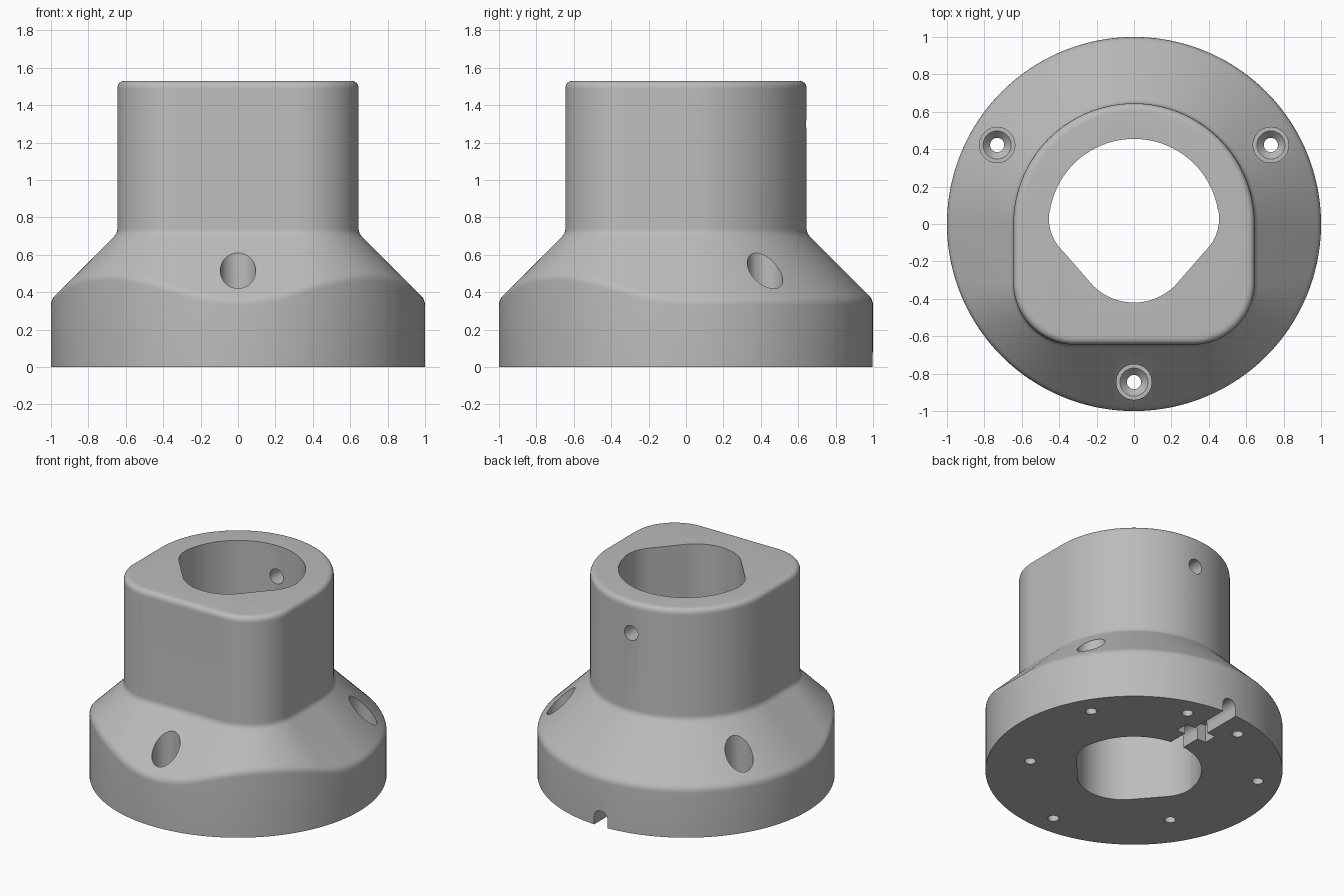
import bpy, bmesh
from math import sin, cos, radians, pi
from mathutils import Vector

cube = bpy.data.objects.get("Cube")
if cube:
    bpy.data.objects.remove(cube, do_unlink=True)

grey = bpy.data.materials.new("plain_grey")
grey.use_nodes = True
colour = (0.5, 0.5, 0.5, 1)
grey.diffuse_color = colour
grey.node_tree.nodes["Principled BSDF"].inputs["Base Color"].default_value = colour


def loft(name, rings):
    """Closed solid through rings of equal point count, capped at both ends."""
    bm = bmesh.new()
    loops = [[bm.verts.new(p) for p in ring] for ring in rings]
    n = len(loops[0])
    for a, b in zip(loops, loops[1:]):
        for i in range(n):
            j = (i + 1) % n
            bm.faces.new((a[i], a[j], b[j], b[i]))
    bm.faces.new(loops[0])
    bm.faces.new(loops[-1])
    bmesh.ops.recalc_face_normals(bm, faces=bm.faces)
    mesh = bpy.data.meshes.new(name)
    bm.to_mesh(mesh)
    bm.free()
    mesh.materials.append(grey)
    obj = bpy.data.objects.new(name, mesh)
    bpy.context.collection.objects.link(obj)
    return obj


def arc(cx, cy, r, start, end, steps):
    """Arc points paired with their outward normals."""
    out = []
    for i in range(steps + 1):
        a = radians(start + (end - start) * i / steps)
        n = Vector((cos(a), sin(a), 0))
        out.append((Vector((cx, cy, 0)) + r * n, n))
    return out


def flat(p, q, steps):
    """Interior points of a straight run between two outline points."""
    return [(p[0].lerp(q[0], i / steps), p[1]) for i in range(1, steps)]


def lathe(name, x, y, profile, steps=40):
    """Vertical turned cutter from (radius, height) pairs."""
    return loft(name, [[p + Vector((0, 0, z)) for p, n in arc(x, y, r, 0, 360 - 360 / steps, steps - 1)]
                       for r, z in profile])


# Post outline: half round at the back, rounded square at the front
R, FILLET, TOP, NECK = 0.645, 0.33, 1.53, 0.715
side = R - FILLET
back = arc(0, 0, R, 0, 180, 80)
left_corner = arc(-side, -side, FILLET, 180, 270, 24)
right_corner = arc(side, -side, FILLET, 270, 360, 24)
outline = (back + flat(back[-1], left_corner[0], 12) + left_corner
           + flat(left_corner[-1], right_corner[0], 24) + right_corner
           + flat(right_corner[-1], back[0], 12))


def soft(a, corner, b, steps=4):
    """Quadratic rounding between two points around a corner."""
    return [a * (1 - t) ** 2 + corner * 2 * t * (1 - t) + b * t ** 2
            for t in (i / steps for i in range(steps + 1))]


# Vertical section at each outline point: base rim, sloped skirt, post, rounded top
up = Vector((0, 0, 1))
columns = []
for p, n in outline:
    pn = p.dot(n)
    reach = -pn + (pn * pn + 1 - p.dot(p)) ** 0.5
    base = p + n * reach
    rim = base + up * (NECK - reach)
    neck = p + up * NECK
    crown = p + up * TOP
    slope = n - up
    columns.append([base]
                   + soft(rim - up * 0.03, rim, rim - slope * 0.022)
                   + soft(neck + slope * 0.018, neck, neck + up * 0.025)
                   + soft(crown - up * 0.045, crown, crown - n * 0.045, 6))
body = loft("flanged_post", list(zip(*columns)))

cutters = []

# Main bore: round at the back, tapering to a smaller round at the front
bore = (arc(0, 0, 0.455, 10, 170, 60) + arc(-0.215, 0.03, 0.24, 172, 225, 16)
        + arc(0, -0.11, 0.31, 225, 315, 30) + arc(0.215, 0.03, 0.24, 315, 368, 16))
cutters.append(loft("bore_cutter", [[p + up * z for p, n in bore] for z in (-0.1, 1.7)]))

# Three counterbored screw holes through the skirt
for a in (30, 150, 270):
    x, y = 0.845 * cos(radians(a)), 0.845 * sin(radians(a))
    cutters.append(lathe("screw_hole_cutter", x, y, [
        (0.038, -0.1), (0.038, 0.21), (0.075, 0.25), (0.095, 0.25), (0.095, 1.0)]))

# Blind holes in the underside
for a, r in ((75, 0.85), (105, 0.85), (210, 0.71), (330, 0.71)):
    x, y = r * cos(radians(a)), r * sin(radians(a))
    cutters.append(lathe("blind_hole_cutter", x, y, [(0.038, -0.1), (0.038, 0.25)], 28))

# Cable slot with an arched roof, from bore to rim at the back
arch = [(p.x, p.y) for p, n in arc(0, 0.06, 0.055, 0, 180, 16)]
arch += [(-0.055, -0.1), (0.055, -0.1)]
cutters.append(loft("cable_slot_cutter", [[(x, y, z) for x, z in arch] for y in (0.3, 1.2)]))

# Cross pocket over the slot
pocket = [(-0.125, 0.6), (0.125, 0.6), (0.125, 0.7), (-0.125, 0.7)]
cutters.append(loft("cross_pocket_cutter", [[(x, y, z) for x, y in pocket] for z in (-0.1, 0.13)]))

# Small set-screw hole through the back wall of the post
pin = arc(0, 1.3, 0.055, 0, 348, 29)
cutters.append(loft("set_screw_cutter", [[(p.x, y, p.y) for p, n in pin] for y in (0.2, 0.9)]))

# Cut everything, then drop the cutters
bpy.context.view_layer.objects.active = body
for cutter in cutters:
    cutter.hide_render = True
    mod = body.modifiers.new("cut", 'BOOLEAN')
    mod.operation = 'DIFFERENCE'
    mod.solver = 'EXACT'
    mod.object = cutter
    bpy.ops.object.modifier_apply(modifier=mod.name)
for cutter in cutters:
    bpy.data.objects.remove(cutter, do_unlink=True)

bpy.ops.object.select_all(action='DESELECT')
body.select_set(True)
bpy.context.view_layer.objects.active = body
bpy.ops.object.shade_smooth_by_angle(angle=radians(30))
